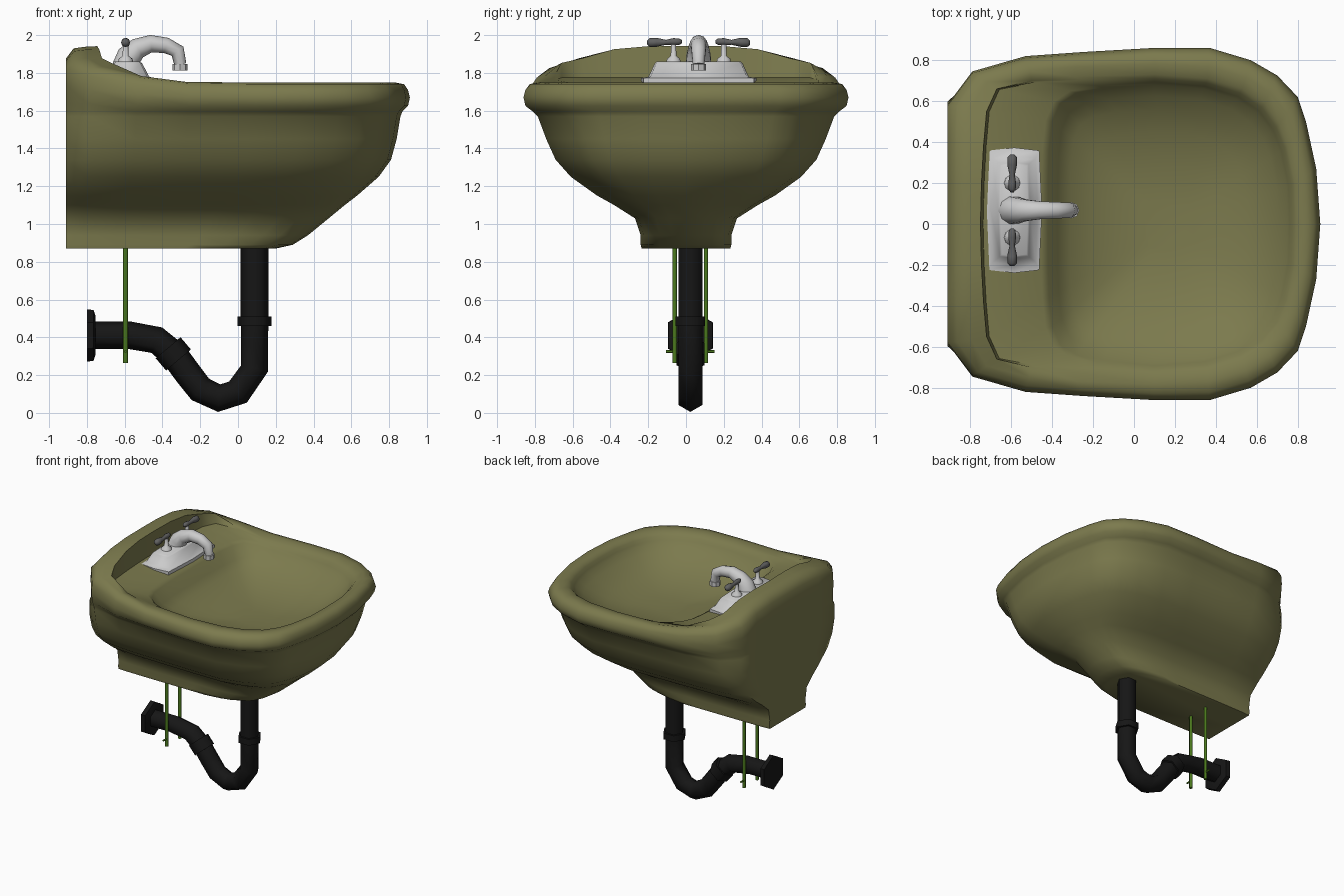
import bpy, bmesh, math
from mathutils import Vector

if "Cube" in bpy.data.objects:
    bpy.data.objects.remove(bpy.data.objects["Cube"])


def material(name, rgb):
    m = bpy.data.materials.new(name)
    m.diffuse_color = (*rgb, 1)
    m.use_nodes = True
    m.node_tree.nodes["Principled BSDF"].inputs["Base Color"].default_value = m.diffuse_color
    return m


OLIVE = material("olive_glaze", (0.20, 0.195, 0.075))
BLACK = material("black_pipe", (0.008, 0.008, 0.008))
GREEN = material("green_tube", (0.07, 0.19, 0.012))
DARK = material("dark_metal", (0.12, 0.12, 0.12))


def loft(name, rings, mat=None, angle=45):
    """Skin a stack of equal-sized closed rings and cap both ends."""
    bm = bmesh.new()
    vs = [[bm.verts.new(p) for p in r] for r in rings]
    n = len(rings[0])
    for a, b in zip(vs, vs[1:]):
        for i in range(n):
            j = (i + 1) % n
            bm.faces.new((a[i], a[j], b[j], b[i]))
    bm.faces.new(vs[0][::-1])
    bm.faces.new(vs[-1])
    bmesh.ops.recalc_face_normals(bm, faces=bm.faces)
    me = bpy.data.meshes.new(name)
    bm.to_mesh(me)
    bm.free()
    ob = bpy.data.objects.new(name, me)
    bpy.context.collection.objects.link(ob)
    if mat:
        me.materials.append(mat)
    bpy.ops.object.select_all(action='DESELECT')
    ob.select_set(True)
    bpy.context.view_layer.objects.active = ob
    bpy.ops.object.shade_smooth_by_angle(angle=math.radians(angle))
    return ob


def tube(name, path, radii, mat=None, sides=6, side_axis=(0, 1, 0), angle=65):
    """Sweep a polygon along a path lying in the plane normal to side_axis."""
    path = [Vector(p) for p in path]
    s = Vector(side_axis)
    if not isinstance(radii, (list, tuple)):
        radii = [radii] * len(path)
    rings = []
    for i, (p, r) in enumerate(zip(path, radii)):
        t = (path[min(i + 1, len(path) - 1)] - path[max(i - 1, 0)]).normalized()
        nrm = t.cross(s)
        rings.append([p + r * (nrm * math.cos(a) + s * math.sin(a))
                      for a in (2 * math.pi * k / sides for k in range(sides))])
    return loft(name, rings, mat, angle)


# Basin: half outlines from back centre to front centre
# rim outline: x, y, extra height of the raised back
OUTER = [(-.91, 0, .19), (-.91, .2, .19), (-.91, .4, .175), (-.91, .585, .13),
         (-.79, .745, .085), (-.53, .82, .035), (-.25, .84, .005), (.1, .86, 0),
         (.37, .86, 0), (.57, .80, 0), (.70, .725, 0), (.80, .62, 0),
         (.84, .50, 0), (.89, .27, 0), (.91, 0, 0)]
# inner edge of the rim
INNER = [(-.75, 0), (-.745, .2), (-.735, .38), (-.72, .55), (-.67, .66),
         (-.5, .70), (-.3, .72), (.1, .73), (.36, .71), (.53, .66),
         (.64, .59), (.71, .49), (.75, .38), (.785, .2), (.79, 0)]
# edge of the bowl
BOWL = [(-.42, 0), (-.42, .2), (-.415, .36), (-.40, .5), (-.36, .59),
        (-.28, .64), (-.15, .665), (.1, .68), (.34, .66), (.5, .61),
        (.6, .54), (.67, .45), (.71, .35), (.745, .18), (.75, 0)]


def mirrored(half):
    return half + [(x, -y, z) for x, y, z in half[-2:0:-1]]


def body_ring(z, front, width, k, lift=0):
    half = []
    for x, y, r in OUTER:
        v = y / .86
        if x <= -.9:
            v *= (1 - (1 - .68) * k) / .68
        elif x < .3:
            v = 1 - (1 - v) * k
        half.append((-.91 + (x + .91) / 1.82 * (front + .91), v * width, z + r * lift))
    return mirrored(half)


def blend(a, b, ts, heights):
    return mirrored([(p[0] + (q[0] - p[0]) * t, p[1] + (q[1] - p[1]) * t, h)
                     for p, q, t, h in zip(a, b, ts, heights)])


rings = [body_ring(*r) for r in [
    (.87, .20, .235, .1), (.89, .29, .24, .1), (.94, .37, .24, .15),
    (1.03, .48, .27, .3), (1.10, .565, .38, .45), (1.15, .63, .47, .5),
    (1.25, .745, .61, .5), (1.34, .81, .69, .55), (1.45, .84, .74, .6),
    (1.57, .86, .785, .75), (1.595, .87, .81, .9), (1.625, .90, .85, 1, .15),
    (1.67, .91, .86, 1, .5), (1.71, .90, .85, 1, .88)]]
lift = [p[2] for p in OUTER]
rings.append(blend(OUTER, INNER, [.25] * 15, [1.74 + r for r in lift]))
rings.append(blend(OUTER, INNER, [.6] * 15, [1.748 + r for r in lift]))
rings.append(blend(INNER, BOWL, [0] * 15,
                   [1.738 + r * (1.35 if i == 4 else 1.07) for i, r in enumerate(lift)]))
rings.append(blend(INNER, BOWL, [.04] * 5 + [.12, .3] + [.4] * 8,
                   [1.775] * 5 + [1.762, 1.74] + [1.718] * 8))
rings.append(blend(INNER, BOWL, [.9] * 5 + [.85, .8] + [.75] * 8,
                   [1.745] * 5 + [1.735, 1.71] + [1.695] * 8))
rings.append(blend(INNER, BOWL, [1] * 15, [1.725] * 5 + [1.71, 1.69] + [1.675] * 8))
for f, z in [(.92, 1.635), (.82, 1.59), (.66, 1.54), (.42, 1.50), (.2, 1.485)]:
    rings.append(mirrored([(.18 + (x - .18) * f, y * f, z) for x, y in BOWL]))
loft("basin", rings, OLIVE, 70)

# Faucet base plate
FX, FY = -.595, .067


def plate_ring(hx, hy, z, bow):
    c = FX + .01
    return [(c - hx, FY - hy, z), (c, FY - hy - bow, z), (c + hx, FY - hy, z),
            (c + hx + bow, FY, z), (c + hx, FY + hy, z), (c, FY + hy + bow, z),
            (c - hx, FY + hy, z), (c - hx - bow, FY, z)]


loft("faucet_base", [plate_ring(.122, .292, 1.745, .014),
                     plate_ring(.122, .292, 1.772, .014),
                     plate_ring(.105, .255, 1.78, .01),
                     plate_ring(.07, .225, 1.85, .008),
                     plate_ring(.06, .215, 1.86, .008)], None, 60)

# Spout and its nozzle
tube("spout", [(x, FY, z) for x, z in [
    (-.595, 1.83), (-.575, 1.89), (-.53, 1.93), (-.46, 1.955), (-.38, 1.945),
    (-.32, 1.915), (-.305, 1.845)]],
    [.072, .066, .055, .046, .042, .039, .032], None, 10)
tube("spout_nozzle", [(-.307, FY, 1.847), (-.307, FY, 1.812)], .04, None, 8, angle=40)

# Handles, one each side
for side, s in (("left", -1), ("right", 1)):
    y = FY + s * .133
    tube("handle_stem_" + side, [(FX, y, z) for z in (1.85, 1.875, 1.89, 1.95)],
         [.042, .036, .016, .014], None, 10)
    tube("handle_lever_" + side,
         [(FX, y + s * d, z) for d, z in [(-.045, 1.965), (-.03, 1.965), (0, 1.965),
                                          (.04, 1.962), (.09, 1.962), (.125, 1.96), (.14, 1.96)]],
         [.008, .017, .019, .013, .024, .024, .01], DARK, 8, (1, 0, 0))

# Drain pipe with trap
PY = .023
tube("drain_pipe", [(x, PY, z) for x, z in [
    (.0875, .95), (.0875, .48), (.0875, .235), (.0, .11), (-.10, .078), (-.20, .125),
    (-.27, .215), (-.34, .31), (-.43, .385), (-.58, .412), (-.78, .412)]],
    .073, BLACK)
tube("pipe_collar_upper", [(.0875, PY, .51), (.0875, PY, .46)], .09, BLACK, angle=65)
tube("pipe_collar_lower", [(-.315, PY, .28), (-.37, PY, .345)], .086, BLACK, angle=65)
tube("wall_flange", [(x, PY, .41) for x in (-.755, -.765, -.80)],
     [.105, .135, .138], BLACK, angle=40)

# Water supply tubes with small valves
for side, s in (("left", -1), ("right", 1)):
    y = PY + s * .083
    tube("supply_tube_" + side, [(FX, y, .265), (FX, y, .95)], .013, GREEN)
    tube("supply_valve_" + side, [(FX, y - s * .01, .325), (FX, y + s * .045, .325)],
         .007, GREEN, 6, (1, 0, 0))
